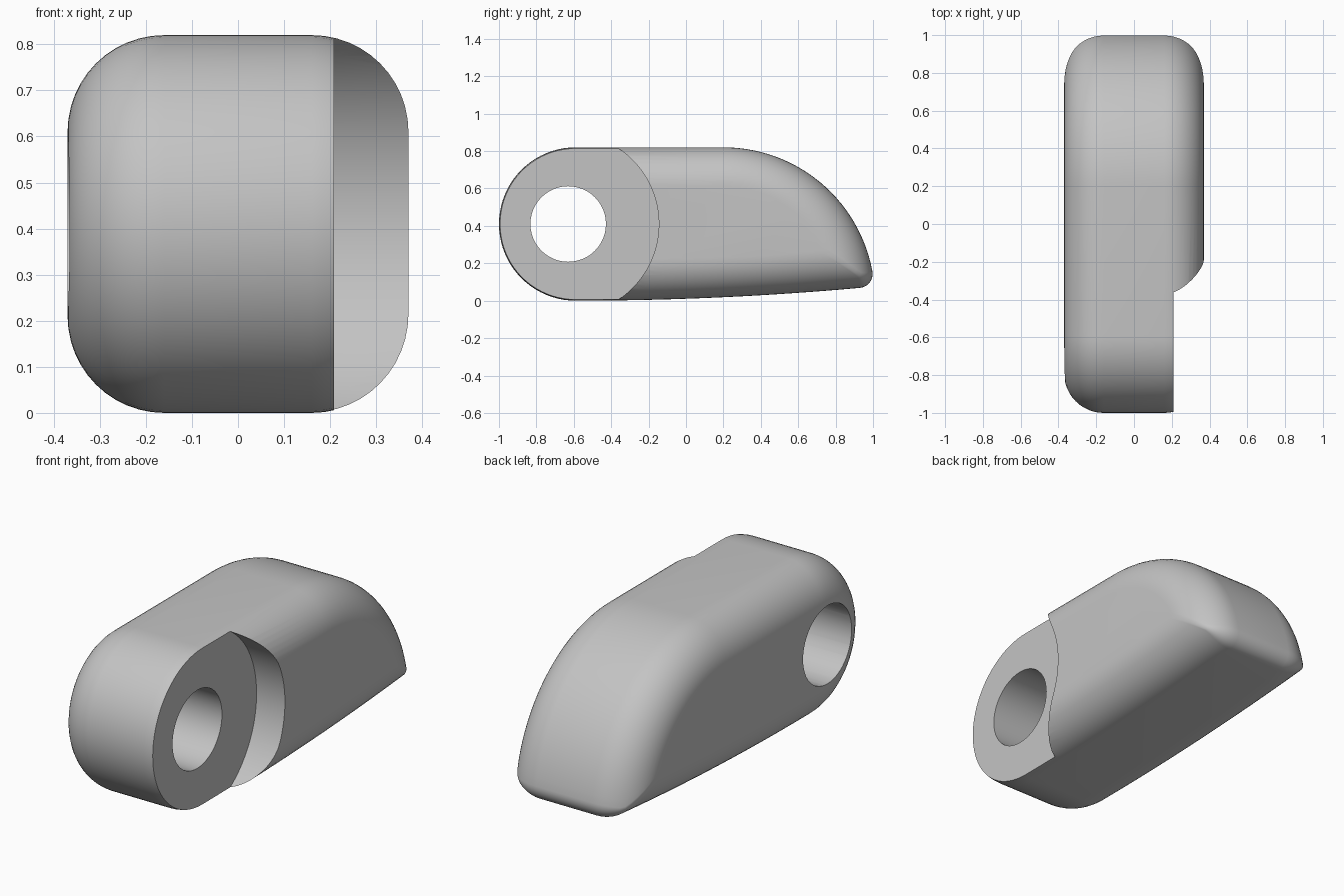
import bpy
import bmesh
from math import sin, cos, pi, sqrt, atan2

cube = bpy.data.objects.get("Cube")
if cube:
    bpy.data.objects.remove(cube, do_unlink=True)

HALF_WIDTH, FILLET = 0.37, 0.21
NOSE = (-0.59, 0.41, 0.41)       # y, z, radius of the rounded front end
BACK = (0.2, 0.01, 0.81)         # sloping back arc
BELLY = (-0.59, 16.9, 16.9)      # very shallow underside arc
PIVOT = (-0.63, 0.41)            # axis of the hole and the recess


def arc(cy, cz, r, a0, a1, n):
    return [(cy + r * cos(a0 + (a1 - a0) * i / n),
             cz + r * sin(a0 + (a1 - a0) * i / n)) for i in range(n + 1)]


def outline(d):
    """Side outline moved inwards by d, with a rounded tail tip."""
    tip = max(0.02, 0.075 - d)
    r_back, r_belly = BACK[2] - d, BELLY[2] - d
    ty, tz = 0.8, 0.2
    for _ in range(60):
        tz = BELLY[1] - sqrt((r_belly - tip) ** 2 - (ty - BELLY[0]) ** 2)
        ty = BACK[0] + sqrt((r_back - tip) ** 2 - (tz - BACK[1]) ** 2)
    a_back = atan2(tz - BACK[1], ty - BACK[0])
    a_belly = atan2(tz - BELLY[1], ty - BELLY[0])
    pts = arc(NOSE[0], NOSE[1], NOSE[2] - d, 1.5 * pi, 0.5 * pi, 40)
    pts += arc(BACK[0], BACK[1], r_back, pi / 2, a_back, 28)
    pts += arc(ty, tz, tip, a_back, a_belly, 10)[1:]
    pts += arc(BELLY[0], BELLY[1], r_belly, a_belly, -pi / 2, 12)[1:-1]
    return pts


# Body: outlines lofted across the width with rounded side edges
bm = bmesh.new()
steps = 12
angles = [pi / 2 * i / steps for i in range(steps + 1)]
levels = [(HALF_WIDTH - FILLET + FILLET * sin(a), FILLET * (1 - cos(a))) for a in angles]
levels = [(-x, d) for x, d in reversed(levels)] + levels
rings = [[bm.verts.new((x, y, z)) for y, z in outline(d)] for x, d in levels]
for lower, upper in zip(rings, rings[1:]):
    for i in range(len(lower)):
        j = (i + 1) % len(lower)
        bm.faces.new((lower[i], lower[j], upper[j], upper[i]))
bm.faces.new(rings[0])
bm.faces.new(rings[-1])
bmesh.ops.recalc_face_normals(bm, faces=bm.faces)
mesh = bpy.data.meshes.new("body")
bm.to_mesh(mesh)
bm.free()
body = bpy.data.objects.new("body", mesh)
bpy.context.collection.objects.link(body)

grey = bpy.data.materials.new("plain grey")
grey.use_nodes = True
grey.diffuse_color = (0.55, 0.55, 0.55, 1)
grey.node_tree.nodes["Principled BSDF"].inputs["Base Color"].default_value = (0.55, 0.55, 0.55, 1)
mesh.materials.append(grey)


def cut(name, radius, x0, x1, sides):
    """Cut a cylinder lying along x out of the body."""
    bpy.ops.mesh.primitive_cylinder_add(
        vertices=sides, radius=radius, depth=x1 - x0,
        location=((x0 + x1) / 2, *PIVOT), rotation=(0, pi / 2, 0))
    cutter = bpy.context.object
    cutter.name = name
    cutter.hide_render = True
    cutter.data.materials.append(grey)
    mod = body.modifiers.new(name, "BOOLEAN")
    mod.operation, mod.solver, mod.object = "DIFFERENCE", "EXACT", cutter
    bpy.ops.object.select_all(action="DESELECT")
    bpy.context.view_layer.objects.active = body
    body.select_set(True)
    bpy.ops.object.modifier_apply(modifier=mod.name)
    bpy.data.objects.remove(cutter, do_unlink=True)


# Round recess on the left side, then the pivot hole right through
cut("recess_cutter", 0.485, 0.208, 0.6, 96)
cut("hole_cutter", 0.202, -0.6, 0.6, 48)

bpy.ops.object.shade_smooth_by_angle(angle=pi / 6)
